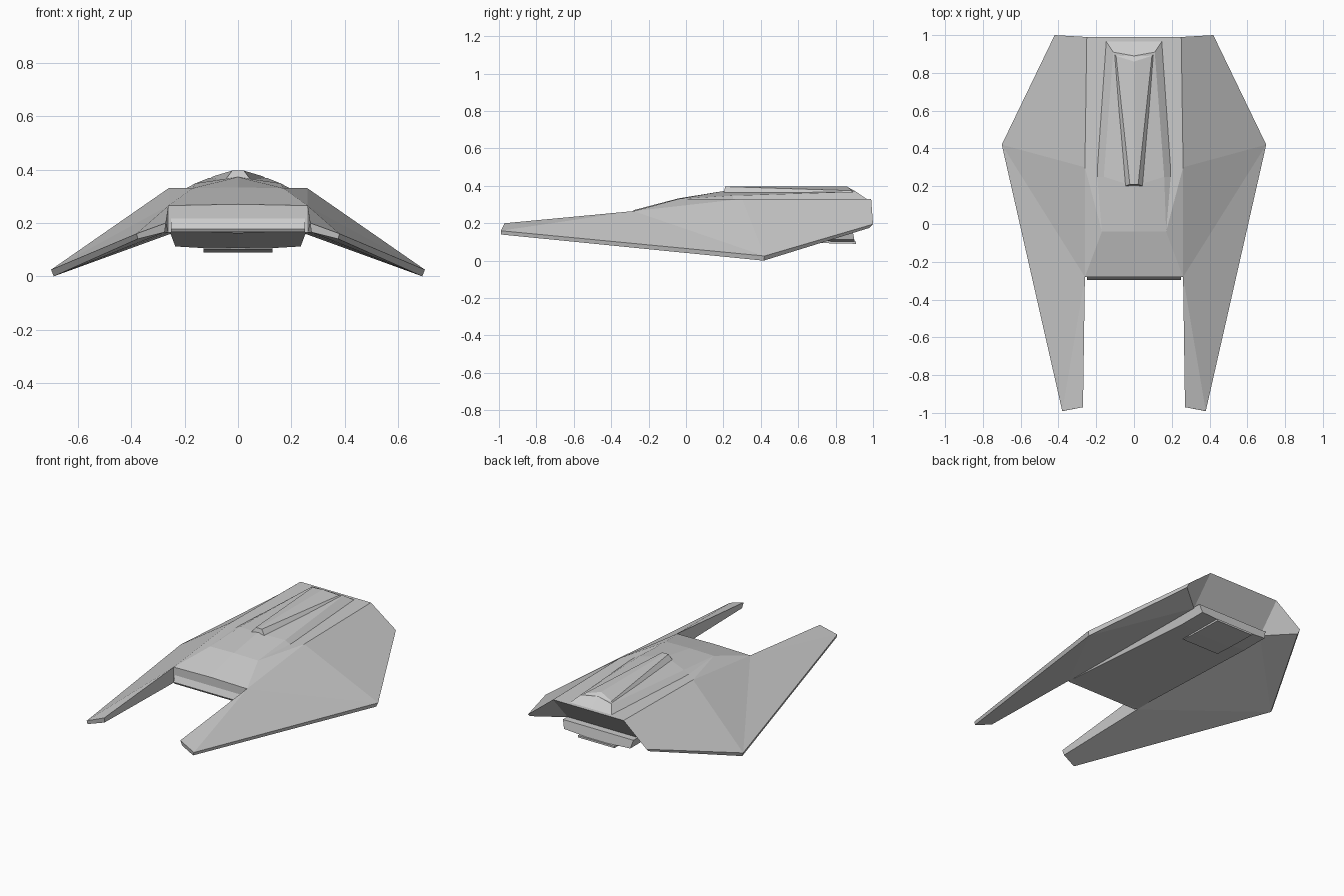
import bpy, bmesh

cube = bpy.data.objects.get("Cube")
if cube:
    bpy.data.objects.remove(cube, do_unlink=True)

grey = bpy.data.materials.new("hull_grey")
grey.use_nodes = True
colour = (0.6, 0.6, 0.6, 1)
grey.diffuse_color = colour
grey.node_tree.nodes["Principled BSDF"].inputs["Base Color"].default_value = colour


def symmetric_part(name, points, faces):
    """Build the left half from lettered points, mirror it and weld the middle."""
    bm = bmesh.new()
    for side in (1, -1):
        verts = {k: bm.verts.new((side * x, y, z)) for k, (x, y, z) in points.items()}
        for face in faces.split():
            bm.faces.new([verts[k] for k in face])
    bmesh.ops.remove_doubles(bm, verts=bm.verts, dist=0.0001)
    bmesh.ops.recalc_face_normals(bm, faces=bm.faces)
    mesh = bpy.data.meshes.new(name)
    bm.to_mesh(mesh)
    bm.free()
    mesh.materials.append(grey)
    obj = bpy.data.objects.new(name, mesh)
    bpy.context.collection.objects.link(obj)
    return obj


def prism(name, half_width, profile):
    """Extrude a side profile (y, z) evenly about the centre plane."""
    letters = "abcdefgh"[:len(profile)]
    points = {}
    for k, (y, z) in zip(letters, profile):
        points[k] = (0, y, z)
        points[k.upper()] = (half_width, y, z)
    faces = [letters.upper()]
    for k, n in zip(letters, letters[1:] + letters[0]):
        faces.append(k + n + n.upper() + k.upper())
    return symmetric_part(name, points, " ".join(faces))


# Main hull with swept wings and two forward prongs (capitals = underside)
symmetric_part("winged_hull", {
    "a": (0.27, -0.97, 0.20), "b": (0.38, -0.99, 0.16),
    "c": (0.70, 0.42, 0.025), "d": (0.42, 1.0, 0.195),
    "e": (0.25, 0.99, 0.33), "f": (0.26, 0.3, 0.33),
    "g": (0.17, -0.04, 0.33), "h": (0.26, -0.28, 0.265),
    "i": (0, -0.28, 0.27), "j": (0, -0.04, 0.333), "k": (0, 0.99, 0.33),
    "A": (0.275, -0.96, 0.165), "B": (0.375, -0.99, 0.14),
    "C": (0.69, 0.415, 0), "D": (0.42, 0.98, 0.175),
    "E": (0.25, 0.84, 0.16), "H": (0.26, -0.28, 0.165),
    "I": (0, -0.28, 0.165), "K": (0, 0.84, 0.16),
}, "abh hbc hcf fcde hfg ihgj jgfek bBCc cCDd aABb ahHA "
   "edDE keEK ABCH HCE CDE HEKI IHhi")

# Sloped panel between the prongs
prism("nose_panel", 0.25, [(-0.27, 0.238), (-0.297, 0.178), (-0.29, 0.166), (-0.27, 0.166)])

# Belly housing, deepening toward the rear
symmetric_part("belly_housing", {
    "a": (0, -0.275, 0.163), "b": (0.255, -0.275, 0.166),
    "c": (0.235, 0.72, 0.112), "d": (0, 0.72, 0.098),
    "e": (0.235, 0.9, 0.112), "f": (0, 0.9, 0.098),
    "g": (0.25, 0.89, 0.165), "h": (0, 0.89, 0.165),
}, "abcd dcef fegh bgec ahgb")

prism("belly_hatch", 0.13, [(0.6, 0.1), (0.72, 0.094), (0.91, 0.09), (0.91, 0.102), (0.6, 0.106)])

# Raised back with steep sides
symmetric_part("raised_back", {
    "a": (0.17, -0.04, 0.33), "b": (0.2, 0.25, 0.327), "c": (0.15, 0.97, 0.327),
    "d": (0, 0.97, 0.327), "e": (0, -0.04, 0.333),
    "f": (0.16, 0.25, 0.348), "g": (0.11, 0.91, 0.368),
    "h": (0, 0.89, 0.38), "i": (0, 0.2, 0.372),
}, "abf bcgf cdhg fghi afie abcde")

# Spine widening toward the tail
symmetric_part("dorsal_spine", {
    "a": (0, 0.2, 0.358), "b": (0.05, 0.2, 0.358),
    "c": (0.022, 0.21, 0.396), "d": (0, 0.21, 0.397),
    "e": (0.12, 0.91, 0.355), "f": (0.095, 0.89, 0.374),
    "g": (0, 0.86, 0.397), "h": (0.13, 0.96, 0.328), "i": (0, 0.97, 0.328),
}, "abcd becf" .replace("becf", "befc") + " cfgd fehig abehi")
